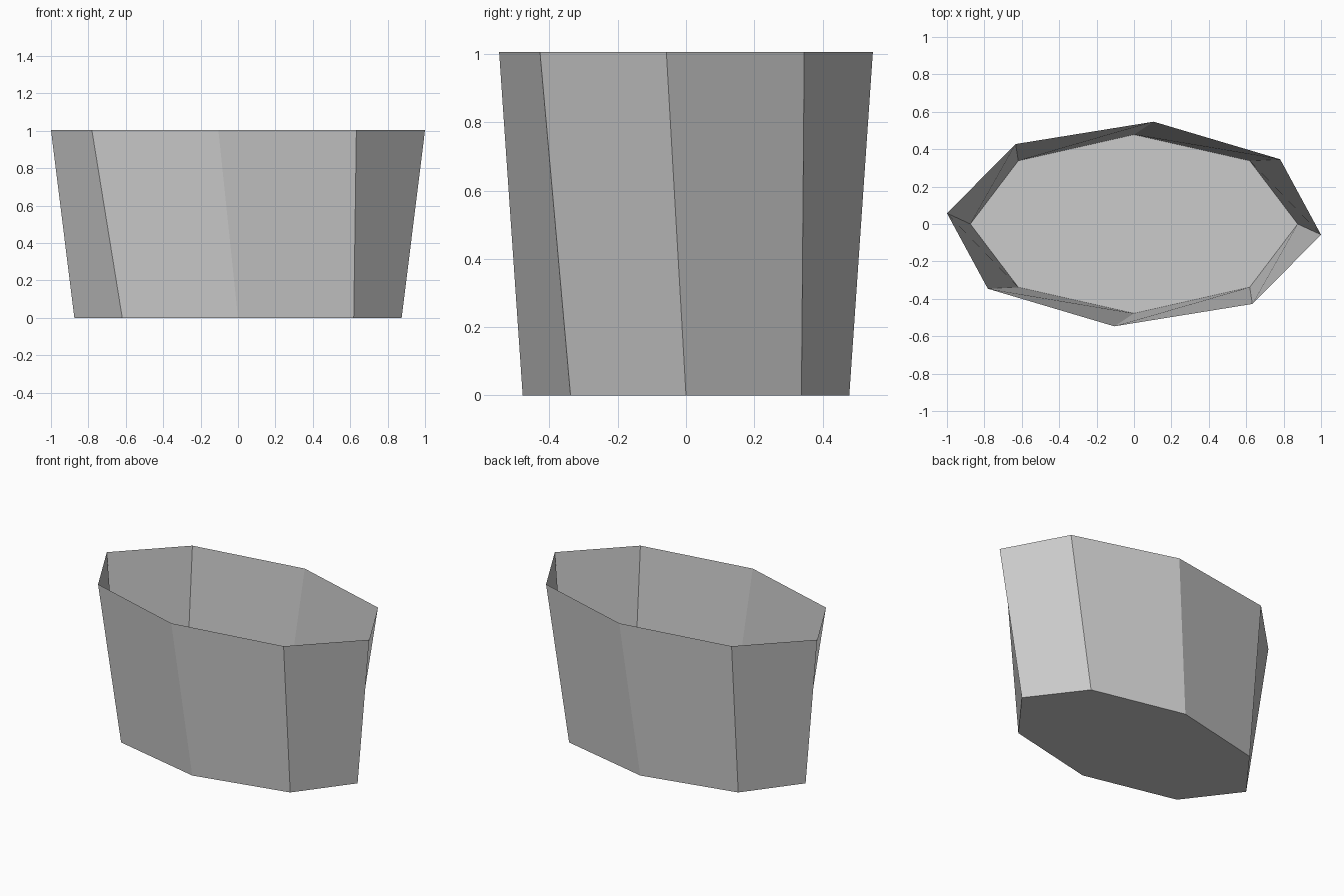
import bpy, bmesh, math

if "Cube" in bpy.data.objects:
    bpy.data.objects.remove(bpy.data.objects["Cube"])

SIDES = 8


def ring(bm, a, b, z, twist):
    """Oval ring of vertices, turned by a parametric twist in degrees."""
    pts = []
    for i in range(SIDES):
        t = 2 * math.pi * i / SIDES + math.radians(twist)
        pts.append(bm.verts.new((a * math.cos(t), b * math.sin(t), z)))
    return pts


# Open oval tub: flared, slightly twisted thin wall with a flat floor
bm = bmesh.new()
base = ring(bm, 0.875, 0.478, 0.0, 0)
rim = ring(bm, 1.0055, 0.55, 1.005, -6)
bm.faces.new(base[::-1])
for i in range(SIDES):
    j = (i + 1) % SIDES
    bm.faces.new((base[j], rim[j], rim[i], base[i]))

mesh = bpy.data.meshes.new("oval_tub")
bm.to_mesh(mesh)
bm.free()
tub = bpy.data.objects.new("oval_tub", mesh)
bpy.context.collection.objects.link(tub)
